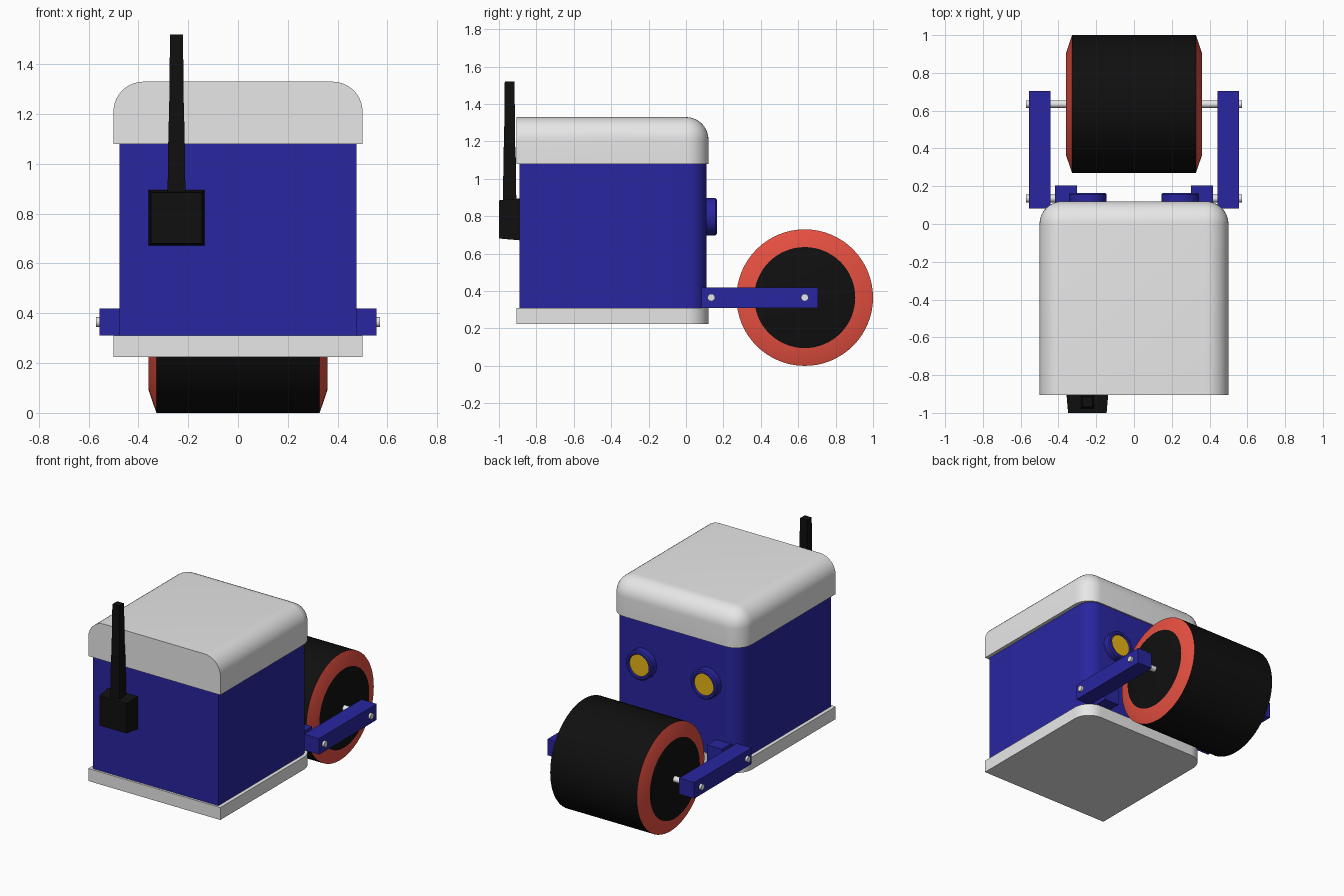
import bpy, bmesh, math
from mathutils import Matrix, Vector

if "Cube" in bpy.data.objects:
    bpy.data.objects.remove(bpy.data.objects["Cube"], do_unlink=True)


def material(name, r, g, b):
    m = bpy.data.materials.new(name)
    m.use_nodes = True
    m.diffuse_color = (r, g, b, 1)
    m.node_tree.nodes["Principled BSDF"].inputs["Base Color"].default_value = (r, g, b, 1)
    return m


BLUE = material("blue paint", 0.022, 0.019, 0.35)
WHITE = material("white trim", 0.8, 0.8, 0.8)
BLACK = material("black rubber", 0.005, 0.005, 0.005)
RED = material("red rim", 0.8, 0.08, 0.053)
YELLOW = material("yellow lens", 0.8, 0.46, 0.008)


def finish(bm, name, mats, smooth=False):
    bmesh.ops.recalc_face_normals(bm, faces=bm.faces)
    mesh = bpy.data.meshes.new(name)
    bm.to_mesh(mesh)
    bm.free()
    ob = bpy.data.objects.new(name, mesh)
    bpy.context.collection.objects.link(ob)
    for m in mats:
        mesh.materials.append(m)
    if smooth:
        bpy.ops.object.select_all(action='DESELECT')
        ob.select_set(True)
        bpy.context.view_layer.objects.active = ob
        bpy.ops.object.shade_smooth_by_angle(angle=math.radians(25))
    return ob


def box(name, mat, xs, ys, zs, radius=0, round_top=False):
    """Box from extents; rounds the rear uprights and optionally the top rim except the front."""
    bm = bmesh.new()
    bmesh.ops.create_cube(bm, size=1)
    if radius:
        centre = [(e.verts[0].co + e.verts[1].co) / 2 for e in bm.edges]
        rear = [c.y > 0.4 and abs(c.z) < 0.1 for c in centre]
        top = [round_top and c.z > 0.4 and c.y > -0.1 for c in centre]
        chosen = [e for e, r, t in zip(bm.edges, rear, top) if r or t]
    for v in bm.verts:
        v.co = Vector([lo + (c + 0.5) * (hi - lo) for c, (lo, hi) in zip(v.co, (xs, ys, zs))])
    if radius:
        bmesh.ops.bevel(bm, geom=chosen, offset=radius, segments=10, profile=0.5, affect='EDGES')
    return finish(bm, name, [mat], radius > 0)


def lathe(name, profile, mats, bands, matrix, sides=64):
    """Revolve (radius, height) points; bands gives the material of each ring, ends included."""
    bm = bmesh.new()
    rings = [[bm.verts.new((r * math.cos(2 * math.pi * i / sides),
                            r * math.sin(2 * math.pi * i / sides), h))
              for i in range(sides)] for r, h in profile]
    bm.faces.new(rings[0]).material_index = bands[0]
    for a, b, k in zip(rings, rings[1:], bands[1:]):
        for i in range(sides):
            j = (i + 1) % sides
            bm.faces.new((a[i], a[j], b[j], b[i])).material_index = k
    bm.faces.new(rings[-1]).material_index = bands[-1]
    bm.transform(matrix)
    return finish(bm, name, mats, True)


def frustum(name, mat, half_a, half_b, length, matrix):
    """Tapered square block."""
    bm = bmesh.new()
    bmesh.ops.create_cone(bm, cap_ends=True, segments=4, radius1=half_a * math.sqrt(2),
                          radius2=half_b * math.sqrt(2), depth=length,
                          matrix=matrix @ Matrix.Translation((0, 0, length / 2))
                          @ Matrix.Rotation(math.pi / 4, 4, 'Z'))
    return finish(bm, name, [mat])


ALONG_X = Matrix.Rotation(math.pi / 2, 4, 'Y')
ALONG_Y = Matrix.Rotation(-math.pi / 2, 4, 'X')
AXLE_Y, AXLE_Z, PIVOT_Y = 0.635, 0.365, 0.135

# Cabin shell
box("body", BLUE, (-0.475, 0.475), (-0.89, 0.11), (0.3, 1.09), 0.1)
box("base_plate", WHITE, (-0.5, 0.5), (-0.905, 0.12), (0.225, 0.31), 0.12)
box("roof", WHITE, (-0.5, 0.5), (-0.905, 0.12), (1.08, 1.33), 0.12, True)

# Roller drum with chamfered red rims
lathe("roller", [(0.27, -0.36), (0.365, -0.328), (0.365, 0.328), (0.27, 0.36)],
      [BLACK, RED], [0, 1, 0, 1, 0], Matrix.Translation((0, AXLE_Y, AXLE_Z)) @ ALONG_X)

# Arms, brackets, pins and lamps on both sides
for side, s in (("left", 1), ("right", -1)):
    box(side + "_arm", BLUE, sorted((s * 0.442, s * 0.556)), (0.083, 0.705), (0.31, 0.42))
    box(side + "_bracket", BLUE, sorted((s * 0.303, s * 0.417)), (0.083, 0.205), (0.31, 0.42))
    for label, y in (("axle", AXLE_Y), ("pivot", PIVOT_Y)):
        lathe(f"{side}_{label}_pin", [(0.02, -0.12), (0.02, 0.12)], [WHITE], [0, 0, 0],
              Matrix.Translation((s * 0.451, y, AXLE_Z)) @ ALONG_X, 16)
    lathe(side + "_lamp", [(0.1, 0), (0.1, 0.057), (0.092, 0.065), (0.078, 0.065), (0.073, 0.055)],
          [BLUE, YELLOW], [0, 0, 0, 0, 0, 1],
          Matrix.Translation((s * 0.245, 0.1, 0.798)) @ ALONG_Y, 40)

# Aerial on the front panel
MOUNT = Matrix.Translation((-0.247, -0.885, 0.783))
frustum("aerial_mount", BLACK, 0.112, 0.102, 0.115,
        MOUNT @ Matrix.Rotation(math.pi / 2, 4, 'X'))
frustum("aerial_lower", BLACK, 0.036, 0.032, 0.3, Matrix.Translation((-0.247, -0.943, 0.87)))
frustum("aerial_upper", BLACK, 0.03, 0.026, 0.35, Matrix.Translation((-0.247, -0.943, 1.17)))
